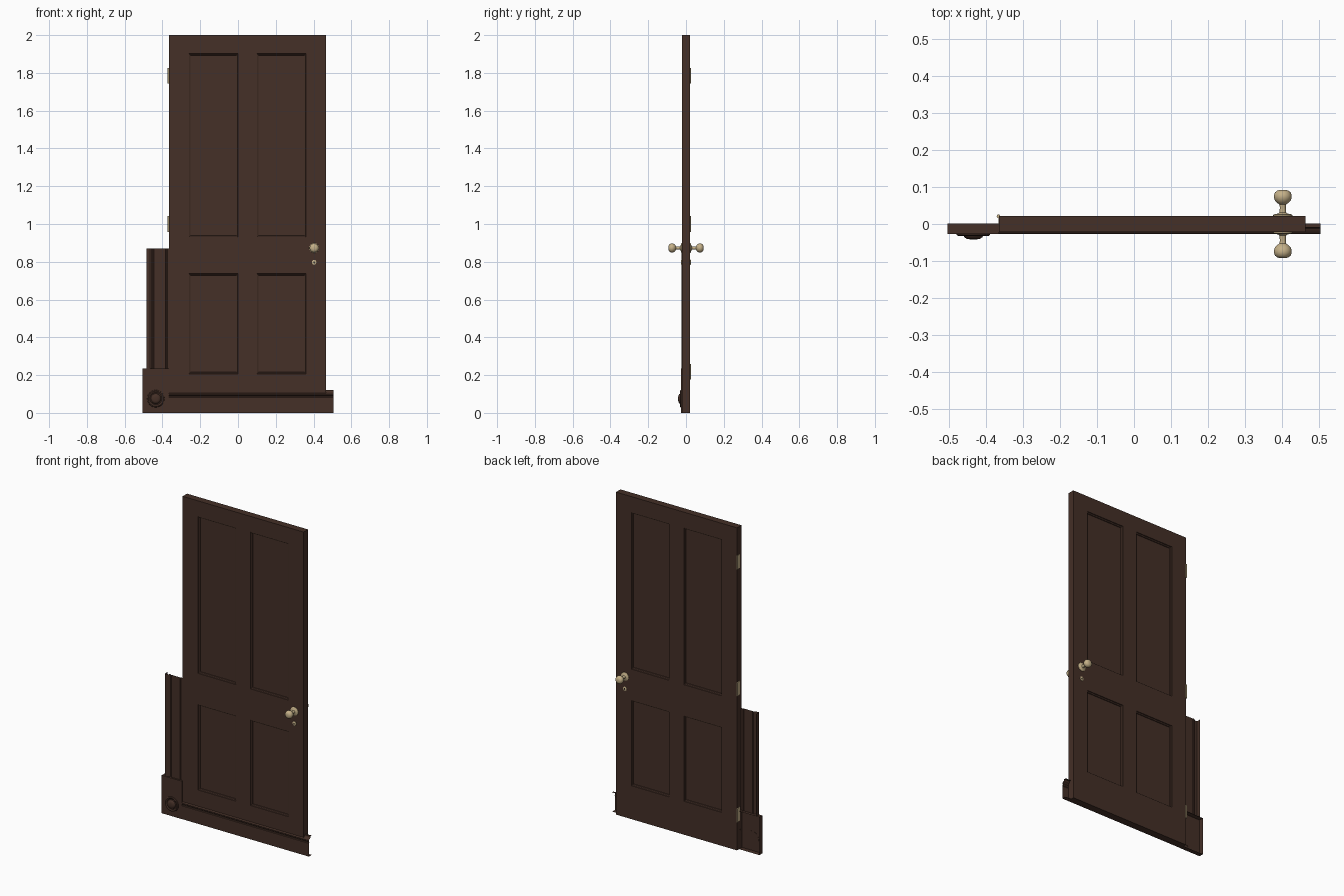
import bpy, bmesh, math
from mathutils import Vector

if "Cube" in bpy.data.objects:
    bpy.data.objects.remove(bpy.data.objects["Cube"])


def material(name, rgb):
    m = bpy.data.materials.new(name)
    m.diffuse_color = (*rgb, 1)
    m.use_nodes = True
    m.node_tree.nodes["Principled BSDF"].inputs["Base Color"].default_value = m.diffuse_color
    return m


WOOD = material("dark brown wood", (0.058, 0.029, 0.020))
BRASS = material("pale brass", (0.56, 0.44, 0.25))
BLACK = material("keyhole black", (0.01, 0.008, 0.006))


def finish(name, bm, mat, smooth=None, normals=True):
    if normals:
        bmesh.ops.recalc_face_normals(bm, faces=bm.faces)
    me = bpy.data.meshes.new(name)
    bm.to_mesh(me)
    bm.free()
    me.materials.append(mat)
    ob = bpy.data.objects.new(name, me)
    bpy.context.collection.objects.link(ob)
    if smooth:
        bpy.ops.object.select_all(action='DESELECT')
        ob.select_set(True)
        bpy.context.view_layer.objects.active = ob
        bpy.ops.object.shade_smooth_by_angle(angle=math.radians(smooth))
    return ob


def box(name, lo, hi, mat):
    bm = bmesh.new()
    bmesh.ops.create_cube(bm, size=1)
    for v in bm.verts:
        v.co = Vector([lo[i] + (v.co[i] + 0.5) * (hi[i] - lo[i]) for i in range(3)])
    return finish(name, bm, mat)


def lathe(name, profile, x, z, side, mat, segs=24, zscale=1.0):
    """Revolve (radius, distance from y=0) points about the y axis."""
    bm = bmesh.new()
    rings = []
    for r, d in profile:
        rings.append([bm.verts.new((x + r * math.cos(a), side * d, z + zscale * r * math.sin(a)))
                      for a in (2 * math.pi * i / segs for i in range(segs))])
    for a, b in zip(rings, rings[1:]):
        for i in range(segs):
            j = (i + 1) % segs
            bm.faces.new((a[i], a[j], b[j], b[i]))
    bm.faces.new(rings[0])
    bm.faces.new(rings[-1])
    bmesh.ops.remove_doubles(bm, verts=bm.verts, dist=1e-6)
    return finish(name, bm, mat, 40)


def moulding(name, profile, start, end):
    """Open-backed strip: join two copies of a profile."""
    bm = bmesh.new()
    a = [bm.verts.new(start(*p)) for p in profile]
    b = [bm.verts.new(end(*p)) for p in profile]
    for i in range(len(profile) - 1):
        bm.faces.new((a[i], a[i + 1], b[i + 1], b[i]))
    return finish(name, bm, WOOD, 30)


# Door leaf with four recessed panels on both faces
xs = [-0.365, -0.26, 0.0, 0.10, 0.36, 0.465]
zs = [0.0, 0.207, 0.737, 0.93, 1.902, 2.0]
bm = bmesh.new()
panels = []
grids = []
for y in (-0.021, 0.022):
    g = [[bm.verts.new((x, y, z)) for z in zs] for x in xs]
    grids.append(g)
    for i in range(5):
        for k in range(5):
            f = bm.faces.new((g[i][k], g[i + 1][k], g[i + 1][k + 1], g[i][k + 1]))
            if i in (1, 3) and k in (1, 3):
                panels.append(f)
rim = [(i, 0) for i in range(5)] + [(5, k) for k in range(5)]
rim += [(i, 5) for i in range(5, 0, -1)] + [(0, k) for k in range(5, 0, -1)]
for p, q in zip(rim, rim[1:] + rim[:1]):
    f, b = grids
    bm.faces.new((f[p[0]][p[1]], f[q[0]][q[1]], b[q[0]][q[1]], b[p[0]][p[1]]))
bmesh.ops.recalc_face_normals(bm, faces=bm.faces)
for width, depth in ((0.002, -0.004), (0.009, -0.003), (0.002, -0.004)):
    bmesh.ops.inset_individual(bm, faces=panels, thickness=width, depth=depth)
finish("door_leaf", bm, WOOD, normals=False)

# Skirting board, drawn as (y, z) and run along x
skirt = [(0.002, 0.0), (-0.026, 0.0), (-0.026, 0.082), (-0.023, 0.086), (-0.023, 0.090),
         (-0.027, 0.094), (-0.027, 0.100), (-0.022, 0.106), (-0.013, 0.110),
         (-0.010, 0.115), (-0.010, 0.120), (0.002, 0.120)]
moulding("skirting_board", skirt, lambda y, z: (-0.366, y, z), lambda y, z: (0.505, y, z))

# Door casing, drawn as (x, y) and run up z
casing = [(-0.485, 0.002), (-0.485, -0.025), (-0.470, -0.025), (-0.462, -0.020),
          (-0.455, -0.014), (-0.450, -0.014), (-0.446, -0.017), (-0.385, -0.017),
          (-0.382, -0.013), (-0.376, -0.013), (-0.372, -0.018), (-0.364, -0.018), (-0.364, 0.002)]
moulding("door_casing", casing, lambda x, y: (x, y, 0.235), lambda x, y: (x, y, 0.87))

# Plinth block with open back
bm = bmesh.new()
bmesh.ops.create_cube(bm, size=1)
for v in bm.verts:
    v.co = Vector((-0.435 + v.co.x * 0.14, -0.0125 + v.co.y * 0.029, 0.1175 + v.co.z * 0.235))
back = [f for f in bm.faces if f.normal.y > 0.5]
bmesh.ops.delete(bm, geom=back, context='FACES_ONLY')
finish("plinth_block", bm, WOOD, normals=False)

# Bullseye rosette on the plinth
lathe("plinth_rosette", [(0.046, 0.026), (0.045, 0.030), (0.040, 0.033), (0.035, 0.032),
                         (0.032, 0.029), (0.027, 0.030), (0.024, 0.036), (0.018, 0.040),
                         (0.010, 0.0415), (0.001, 0.042)], -0.435, 0.075, -1, WOOD, 32)

# Knobs and keyhole plates on both faces
knob = [(0.026, 0.020), (0.026, 0.024), (0.022, 0.027), (0.013, 0.028), (0.009, 0.031),
        (0.008, 0.045), (0.009, 0.053), (0.015, 0.057), (0.021, 0.063), (0.024, 0.071),
        (0.024, 0.078), (0.021, 0.086), (0.014, 0.091), (0.006, 0.0925), (0.001, 0.0925)]
for side, label in ((-1, "front"), (1, "back")):
    lathe(label + "_knob", knob, 0.403, 0.873, side, BRASS)
    lathe(label + "_keyhole_plate", [(0.012, 0.020), (0.012, 0.024), (0.010, 0.0255)],
          0.403, 0.797, side, BRASS, 20, 1.15)
    lathe(label + "_keyhole", [(0.0035, 0.024), (0.0035, 0.026)],
          0.403, 0.797, side, BLACK, 10, 1.7)

# Hinges: leaf on the door edge plus a knuckle
for n, zc in enumerate((0.218, 1.0, 1.785)):
    box(f"hinge_leaf_{n}", (-0.3665, -0.008, zc - 0.042), (-0.363, 0.021, zc + 0.042), BRASS)
    bm = bmesh.new()
    bmesh.ops.create_cone(bm, cap_ends=True, segments=12, radius1=0.005, radius2=0.005, depth=0.084)
    bmesh.ops.translate(bm, verts=bm.verts, vec=(-0.367, 0.021, zc))
    finish(f"hinge_knuckle_{n}", bm, BRASS, 40)
